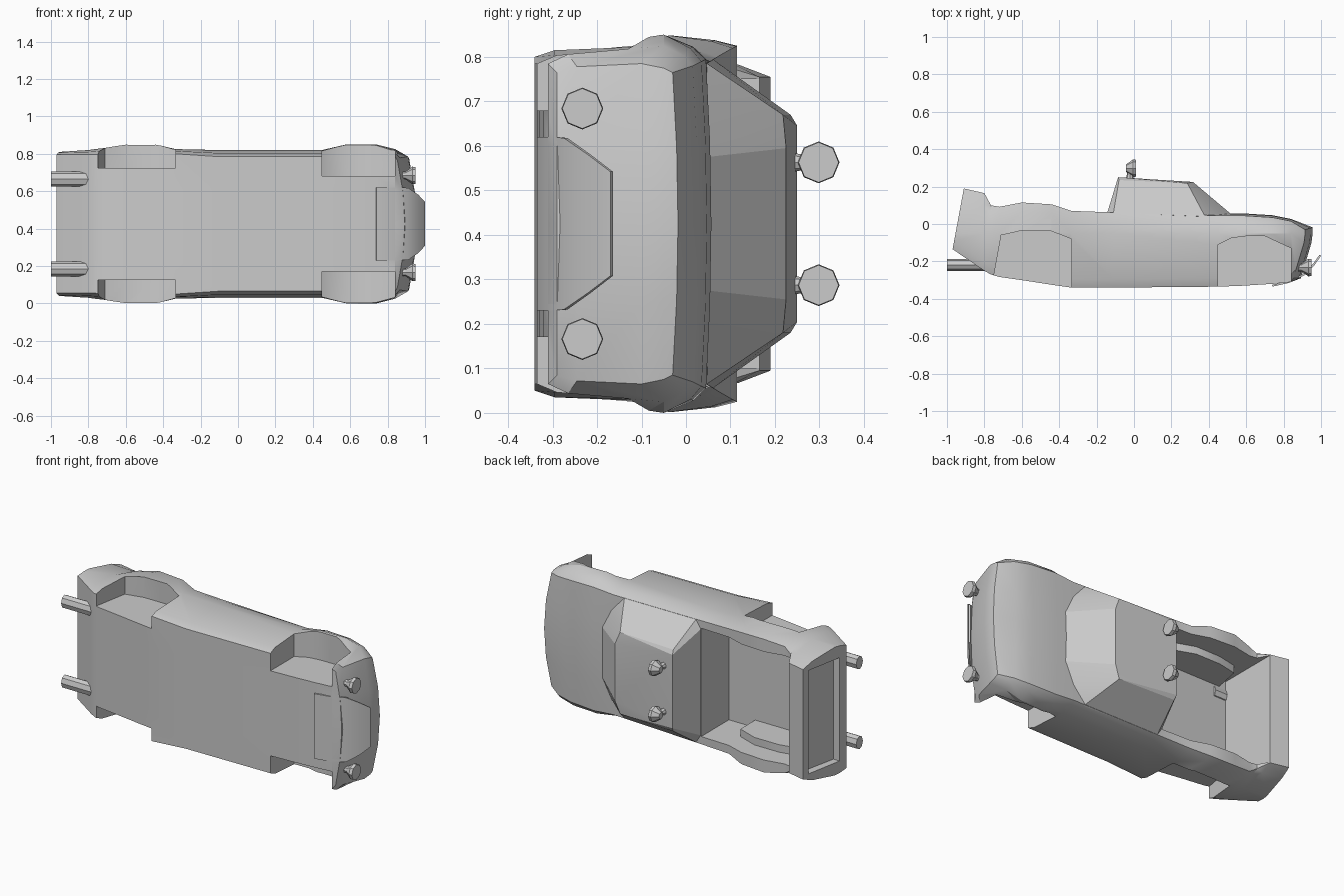
import bpy, bmesh, math
from mathutils import Matrix, Vector

if "Cube" in bpy.data.objects:
    bpy.data.objects.remove(bpy.data.objects["Cube"])

# The vehicle lies on its side: length = x, its height = y, its width = z
MID = 0.425
grey = bpy.data.materials.new("plain grey")
grey.diffuse_color = (0.6, 0.6, 0.6, 1)
grey.use_nodes = True
grey.node_tree.nodes["Principled BSDF"].inputs["Base Color"].default_value = grey.diffuse_color


def finish(name, bm, angle=30):
    bmesh.ops.recalc_face_normals(bm, faces=bm.faces[:])
    me = bpy.data.meshes.new(name)
    bm.to_mesh(me)
    bm.free()
    me.materials.append(grey)
    ob = bpy.data.objects.new(name, me)
    bpy.context.collection.objects.link(ob)
    smooth(ob, angle)
    return ob


def smooth(ob, angle):
    bpy.ops.object.select_all(action='DESELECT')
    ob.select_set(True)
    bpy.context.view_layer.objects.active = ob
    bpy.ops.object.shade_smooth_by_angle(angle=math.radians(angle))


def prism(name, pts, z0, z1):
    """Extrude an x-y polygon between two z values."""
    bm = bmesh.new()
    f = bm.faces.new([bm.verts.new((x, y, z0)) for x, y in pts])
    r = bmesh.ops.extrude_face_region(bm, geom=[f])
    vs = [v for v in r['geom'] if isinstance(v, bmesh.types.BMVert)]
    bmesh.ops.translate(bm, vec=(0, 0, z1 - z0), verts=vs)
    return finish(name, bm)


def cut(ob, cutter):
    m = ob.modifiers.new("cut", 'BOOLEAN')
    m.operation, m.solver, m.object = 'DIFFERENCE', 'EXACT', cutter
    bpy.context.view_layer.objects.active = ob
    bpy.ops.object.modifier_apply(modifier=m.name)
    bpy.data.objects.remove(cutter)


def hull(name, pts):
    """Convex hull of (x, y, half width) points mirrored over the middle."""
    bm = bmesh.new()
    for x, y, w in pts:
        for s in (-1, 1):
            bm.verts.new((x, y, MID + s * w))
    bmesh.ops.convex_hull(bm, input=bm.verts[:])
    return finish(name, bm, 15)


# Body stations: x, bottom y, top y, half widths at bottom, middle, top
ST = [(-.945, -.135, .19, .37, .385, .33), (-.80, -.25, .165, .37, .395, .33),
      (-.765, -.27, .10, .37, .40, .35), (-.72, -.283, .092, .375, .405, .38),
      (-.60, -.30, .115, .375, .425, .40), (-.44, -.325, .105, .375, .425, .395),
      (-.335, -.34, .07, .375, .40, .375), (-.11, -.34, .062, .36, .395, .37),
      (.45, -.335, .045, .36, .395, .36), (.58, -.33, .045, .36, .425, .37),
      (.74, -.32, .035, .36, .425, .365), (.84, -.31, .015, .36, .40, .355),
      (.955, -.29, -.03, .34, .36, .34)]
COLS = (-1, -.5, 0, .5, 1)
LAST = len(ST) - 1


def body_point(i, j, k):
    x, yb, yt, wb, wm, wt = ST[i]
    t, ym = COLS[k], -.05 if i < LAST else -.10
    y, w = ((yb, wb), (yb + .045, wb + .4 * (wm - wb) + .005), (ym, wm),
            (ym + .7 * (yt - ym), wt + .5 * (wm - wt)), (yt, wt))[j]
    if j == 4 and i > 7:
        y += .012 * (1 - t * t)
    if i == 0:
        x += .185 * y
    if i == LAST:
        x -= .04 * t * t + max(0, -.08 - y) * .3
    return (x, y, MID + t * w)


# Body shell
bm = bmesh.new()
grid = {}


def quad(*keys):
    for key in keys:
        if key not in grid:
            grid[key] = bm.verts.new(body_point(*key))
    bm.faces.new([grid[key] for key in keys])


for a in range(4):
    for i in range(LAST):
        for e in (0, 4):
            quad((i, e, a), (i + 1, e, a), (i + 1, e, a + 1), (i, e, a + 1))
            quad((i, a, e), (i + 1, a, e), (i + 1, a + 1, e), (i, a + 1, e))
    for b in range(4):
        for i in (0, LAST):
            quad((i, a, b), (i, a + 1, b), (i, a + 1, b + 1), (i, a, b + 1))
body = finish("body", bm)

# Wheel openings, with the rear ones leaving humps inside the open bed
REAR = [(-.76, -.5), (-.75, -.28), (-.71, -.06), (-.60, -.035), (-.45, -.035),
        (-.335, -.08), (-.335, -.5)]
FRONT = [(.45, -.5), (.45, -.11), (.52, -.075), (.60, -.065), (.70, -.065),
         (.84, -.13), (.84, -.5)]
bed = prism("bed_cutter", [(-.80, -.2), (-.145, -.2), (-.145, .5), (-.80, .5)],
            MID - .325, MID + .325)
for s in (-1, 1):
    hump = [(-.53 + (x + .53) * 1.08, y + .02) for x, y in REAR]
    cut(bed, prism("hump", hump, MID + s * .28, MID + s * .6))
cut(body, bed)
for s in (-1, 1):
    cut(body, prism("rear_well", REAR, MID + s * .30, MID + s * .6))
    cut(body, prism("front_well", FRONT, MID + s * .255, MID + s * .6))

# Recessed tail panel
cut(body, prism("tail_cutter", [(-1.2, -.085), (-.92, -.085), (-.87, .15), (-1.2, .15)],
                MID - .31, MID + .31))
smooth(body, 30)

# Cab
hull("cab", [(-.11, .06, .37), (-.143, .06, .32), (-.143, .02, .32), (.38, .04, .365),
             (.48, .03, .27), (.525, .048, .15), (.35, .0, .3), (-.08, .235, .245),
             (-.085, .25, .22), (.285, .218, .245), (.315, .225, .17)])

# Curved skid plate under the nose
bm = bmesh.new()
path = [(.74, -.335, .195), (.83, -.315, .195), (.91, -.275, .193),
        (.965, -.22, .155), (1.0, -.17, .117)]
rows = [[bm.verts.new((x, y, MID + s * w)) for s in (-1, 1)] for x, y, w in path]
for a, b in zip(rows, rows[1:]):
    bm.faces.new((a[0], a[1], b[1], b[0]))
bmesh.ops.recalc_face_normals(bm, faces=bm.faces[:])
bmesh.ops.solidify(bm, geom=bm.faces[:], thickness=.01)
finish("skid_plate", bm)


def cone(bm, p, q, r1, r2, sx=1):
    """Eight-sided cone from p to q."""
    p, q = Vector(p), Vector(q)
    rot = (q - p).to_track_quat('Z', 'Y').to_matrix().to_4x4()
    bmesh.ops.create_cone(bm, cap_ends=True, segments=8, radius1=r1, radius2=r2,
                          depth=(q - p).length,
                          matrix=Matrix.Translation((p + q) / 2) @ rot
                          @ Matrix.Rotation(math.pi / 8 * 0, 4, 'Z'))


# Lamps and exhausts, one pair each
for s, side in ((-1, "left"), (1, "right")):
    for part, x, y, w in (("roof_lamp", .012, .298, .138), ("fog_lamp", .95, -.233, .259)):
        z = MID + s * w
        bm = bmesh.new()
        cone(bm, (x - .055, y, z), (x - .018, y, z), .02, .047)
        cone(bm, (x - .018, y, z), (x, y, z), .047, .045)
        if part == "roof_lamp":
            cone(bm, (x - .035, .235, z), (x - .03, y, z), .022, .012)
        else:
            cone(bm, (x - .11, y, z), (x - .04, y, z), .02, .02)
        finish(side + "_" + part, bm, 20)
    bm = bmesh.new()
    z = MID + s * .24
    cone(bm, (-1, -.218, z), (-.72, -.218, z), .04, .04)
    for v in bm.verts:
        v.co.y = -.218 + (v.co.y + .218) * .8
    finish(side + "_exhaust", bm, 20)
